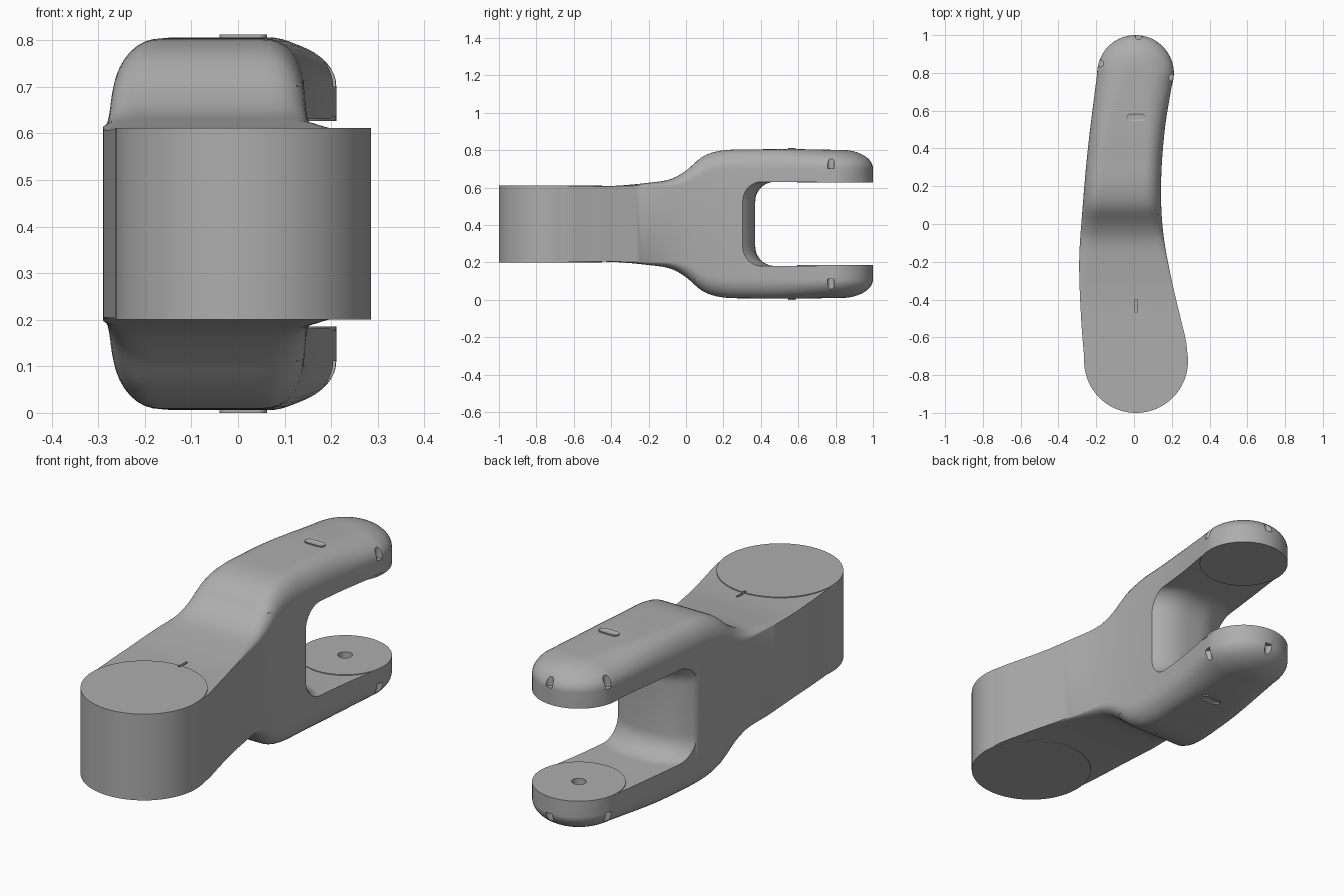
import bpy, bmesh
from math import sin, cos, pi, hypot, sqrt

cube = bpy.data.objects.get("Cube")
if cube:
    bpy.data.objects.remove(cube, do_unlink=True)

MID = 0.406                          # height of the symmetry plane
FRONT = (0.011, -0.725, 0.275)       # barrel centre x, y and radius
REAR = (0.008, 0.797, 0.203)         # fork tip centre x, y and radius

grey = bpy.data.materials.new("matte grey")
grey.use_nodes = True
grey.diffuse_color = (0.42, 0.42, 0.42, 1)
grey.node_tree.nodes["Principled BSDF"].inputs["Base Color"].default_value = (0.42, 0.42, 0.42, 1)


def curve(points, y):
    """Smooth interpolation through (y, value) points."""
    if y <= points[0][0]:
        return points[0][1]
    if y >= points[-1][0]:
        return points[-1][1]
    i = max(k for k in range(len(points) - 1) if points[k][0] <= y)

    def slope(k):
        a, b = points[max(k - 1, 0)], points[min(k + 1, len(points) - 1)]
        return (b[1] - a[1]) / (b[0] - a[0])
    (y0, v0), (y1, v1) = points[i], points[i + 1]
    s = y1 - y0
    t = (y - y0) / s
    return (v0 * (1 + 2 * t) * (1 - t) ** 2 + slope(i) * s * t * (1 - t) ** 2
            + v1 * t * t * (3 - 2 * t) - slope(i + 1) * s * t * t * (1 - t))


LEFT = [(-0.73, -0.262), (-0.5, -0.28), (-0.2, -0.29), (0.05, -0.275),
        (0.4, -0.244), (0.797, -0.195)]
RIGHT = [(-0.73, 0.283), (-0.63, 0.277), (-0.5, 0.247), (-0.3, 0.2), (-0.05, 0.155),
         (0.2, 0.143), (0.5, 0.163), (0.797, 0.211)]
HEIGHT = [(-0.73, 0.203), (-0.4, 0.203), (-0.2, 0.22), (-0.08, 0.24), (0, 0.285),
          (0.09, 0.36), (0.19, 0.392), (0.35, 0.398), (0.56, 0.4), (0.8, 0.396)]
DROP = [(-0.5, 0), (-0.3, 0.006), (-0.1, 0.03), (0.1, 0.1), (0.8, 0.1)]
ROUND = [(-0.5, 0.04), (0.1, 0.085), (0.5, 0.095), (0.85, 0.17)]


def make(name, bm):
    bmesh.ops.recalc_face_normals(bm, faces=bm.faces)
    mesh = bpy.data.meshes.new(name)
    bm.to_mesh(mesh)
    bm.free()
    mesh.materials.append(grey)
    ob = bpy.data.objects.new(name, mesh)
    bpy.context.collection.objects.link(ob)
    return ob


def loft(name, rings):
    """Skin a list of equal closed rings and cap both ends."""
    bm = bmesh.new()
    rows = [[bm.verts.new(p) for p in ring] for ring in rings]
    n = len(rows[0])
    for a, b in zip(rows, rows[1:]):
        for j in range(n):
            k = (j + 1) % n
            bm.faces.new((a[j], a[k], b[k], b[j]))
    bm.faces.new(rows[0])
    bm.faces.new(rows[-1][::-1])
    return make(name, bm)


def disc(name, x, y, radius, z0, z1, sides=96):
    angles = [2 * pi * k / sides for k in range(sides)]
    return loft(name, [[(x + radius * cos(a), y + radius * sin(a), z) for a in angles]
                       for z in (z0, z1)])


def cut(target, cutter, keep=False):
    bpy.context.view_layer.objects.active = target
    mod = target.modifiers.new("cut", "BOOLEAN")
    mod.operation = "DIFFERENCE"
    mod.solver = "EXACT"
    mod.object = cutter
    bpy.ops.object.modifier_apply(modifier=mod.name)
    if not keep:
        bpy.data.objects.remove(cutter, do_unlink=True)


def smooth(ob, angle=0.6):
    bpy.ops.object.select_all(action="DESELECT")
    ob.select_set(True)
    bpy.context.view_layer.objects.active = ob
    bpy.ops.object.shade_smooth_by_angle(angle=angle)


# Arm body: cross-sections along y with softened top and bottom corners
def section(y, steps=28):
    cx, cy, r = REAR
    if y > cy:
        half = sqrt(r * r - (y - cy) ** 2)
        left, right = cx - half, cx + half
    else:
        left, right = curve(LEFT, y), curve(RIGHT, y)
    top = []
    for k in range(steps + 1):
        x = (left + right) / 2 - (right - left) / 2 * cos(pi * k / steps)
        edge = r - hypot(x - cx, y - cy) if y > cy else min(x - left, right - x)
        t = 1 - min(max(edge / curve(ROUND, y), 0), 1)
        top.append((x, curve(HEIGHT, y) - curve(DROP, y) * (1 - sqrt(1 - t * t))))
    return ([(x, y, MID + h) for x, h in top]
            + [(x, y, MID - h) for x, h in reversed(top)])


stations = [FRONT[1] + (REAR[1] - FRONT[1]) * k / 60 for k in range(61)]
stations += [REAR[1] + REAR[2] * sin(pi / 2 * k / 18.15) for k in range(1, 19)]
body = loft("arm_body", [section(y) for y in stations])


# Fork slot: rounded inner corners, flaring toward both sides of the web
def slot_ring(x, gap=0.225, radius=0.105):
    y0 = 0.37 - 0.07 * min(abs(x + 0.045) / 0.195, 1.4) ** 3
    ring = [(x, 1.2, MID + gap)]
    for sign in (1, -1):
        arc = [(x, y0 + radius * (1 - sin(a)), MID + sign * (gap - radius * (1 - cos(a))))
               for a in [pi / 2 * k / 10 for k in range(11)]]
        ring += arc if sign == 1 else arc[::-1]
    return ring + [(x, 1.2, MID - gap)]


cut(body, loft("slot_cutter", [slot_ring(-0.445 + 0.8 * k / 32) for k in range(33)]))

# Small upright notches around the fork, above and below
for x, y, start in ((0.025, 0.995, 0.3), (-0.178, 0.85, 0.295), (0.203, 0.775, 0.295),
                    (-0.276, 0.045, 0.295), (0.143, 0.045, 0.295)):
    for sign in (1, -1):
        ends = sorted((MID + sign * start, MID + sign * 0.5))
        cut(body, disc("notch_cutter", x, y, 0.018, *ends, sides=20))

# Barrel at the front end
barrel = disc("front_barrel", *FRONT, MID - 0.206, MID + 0.206)

# Alignment groove across the barrel rim
groove = loft("groove_cutter", [[(x, y, z) for x, y in
              ((0.005, -0.465), (0.017, -0.465), (0.017, -0.4), (0.005, -0.4))]
              for z in (MID + 0.19, MID + 0.25)])
cut(body, groove, keep=True)
cut(barrel, groove)

# Thin bearing pads inside the fork, the lower one with a blind hole
upper_pad = disc("upper_pad", *REAR, MID + 0.221, MID + 0.23)
lower_pad = disc("lower_pad", *REAR, MID - 0.23, MID - 0.221)
for part in (body, lower_pad):
    cut(part, disc("hole_cutter", REAR[0], REAR[1], 0.032, MID - 0.28, MID - 0.2, sides=32))

# Raised capsule rims on the outer faces
for name, sign in (("upper_rim", 1), ("lower_rim", -1)):
    bm = bmesh.new()
    outline = []
    for k in range(26):
        a = -pi / 2 + pi * (k % 13) / 12 + (pi if k > 12 else 0)
        shift = -0.031 if k > 12 else 0.031
        outline.append(bm.verts.new((0.011 + shift + 0.02 * cos(a), 0.565 + 0.02 * sin(a),
                                     MID + sign * 0.395)))
    base = bm.faces.new(outline)
    side = bmesh.ops.extrude_face_region(bm, geom=[base])["geom"]
    cap = [f for f in side if isinstance(f, bmesh.types.BMFace)]
    bmesh.ops.translate(bm, verts=cap[0].verts[:], vec=(0, 0, sign * 0.011))
    bmesh.ops.inset_region(bm, faces=cap, thickness=0.008)
    bmesh.ops.translate(bm, verts=cap[0].verts[:], vec=(0, 0, -sign * 0.005))
    make(name, bm)

for ob in (body, barrel, upper_pad, lower_pad):
    smooth(ob)
